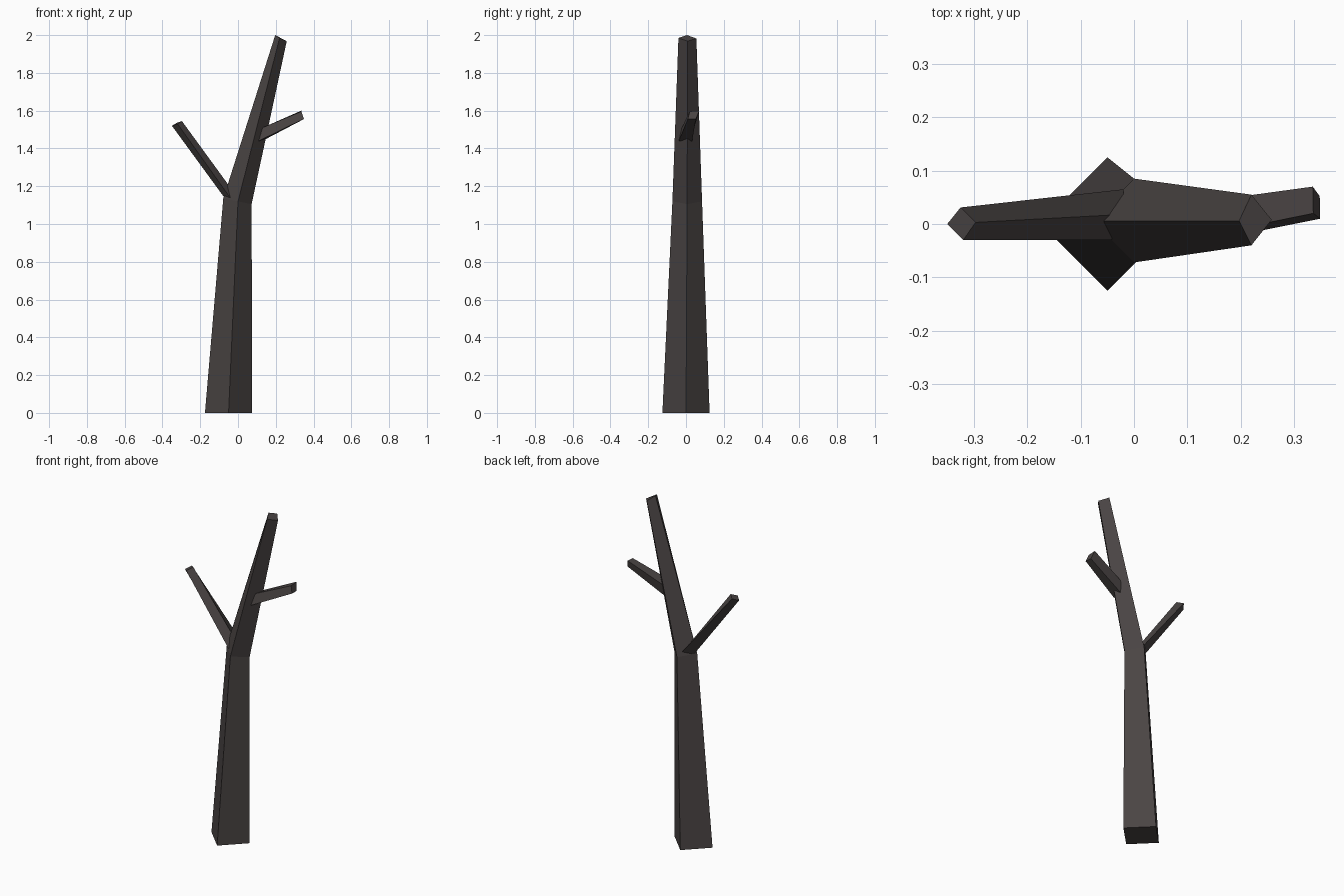
import bpy, bmesh
from mathutils import Vector

bark = bpy.data.materials.new("dark bark")
bark.diffuse_color = (0.068, 0.058, 0.057, 1)


def loft(name, rings):
    """Closed four-sided limb through a list of corner rings."""
    bm = bmesh.new()
    loops = [[bm.verts.new(Vector(p)) for p in ring] for ring in rings]
    for a, b in zip(loops, loops[1:]):
        for i in range(4):
            j = (i + 1) % 4
            bm.faces.new((a[i], a[j], b[j], b[i]))
    bm.faces.new(loops[0][::-1])
    bm.faces.new(loops[-1])
    bmesh.ops.recalc_face_normals(bm, faces=bm.faces[:])
    me = bpy.data.meshes.new(name)
    bm.to_mesh(me)
    bm.free()
    me.materials.append(bark)
    ob = bpy.data.objects.new(name, me)
    bpy.context.collection.objects.link(ob)
    return ob


# Trunk: diamond section, bending right at the fork
loft("trunk", [
    [(-0.175, 0, 0), (-0.05, -0.125, 0), (0.075, 0, 0), (-0.05, 0.125, 0)],
    [(-0.078, 0.006, 1.135), (0, -0.072, 1.12), (0.072, 0.006, 1.105), (0, 0.085, 1.12)],
    [(0.197, 0.006, 2.0), (0.22, -0.04, 1.985), (0.258, 0.008, 1.968), (0.22, 0.055, 1.982)],
])

# Left branch: starts inside the fork
loft("left_branch", [
    [(-0.065, 0.018, 1.13), (-0.042, -0.03, 1.14), (-0.02, 0.018, 1.165), (-0.02, 0.065, 1.15)],
    [(-0.35, 0, 1.52), (-0.32, -0.03, 1.53), (-0.297, 0.003, 1.545), (-0.325, 0.031, 1.535)],
])

# Right twig: on the upper trunk, slightly twisted
loft("right_twig", [
    [(0.10, 0.03, 1.425), (0.11, -0.038, 1.44), (0.13, -0.022, 1.51), (0.13, 0.042, 1.505)],
    [(0.348, 0.052, 1.555), (0.349, 0.01, 1.557), (0.336, 0.02, 1.596), (0.335, 0.07, 1.6)],
])
